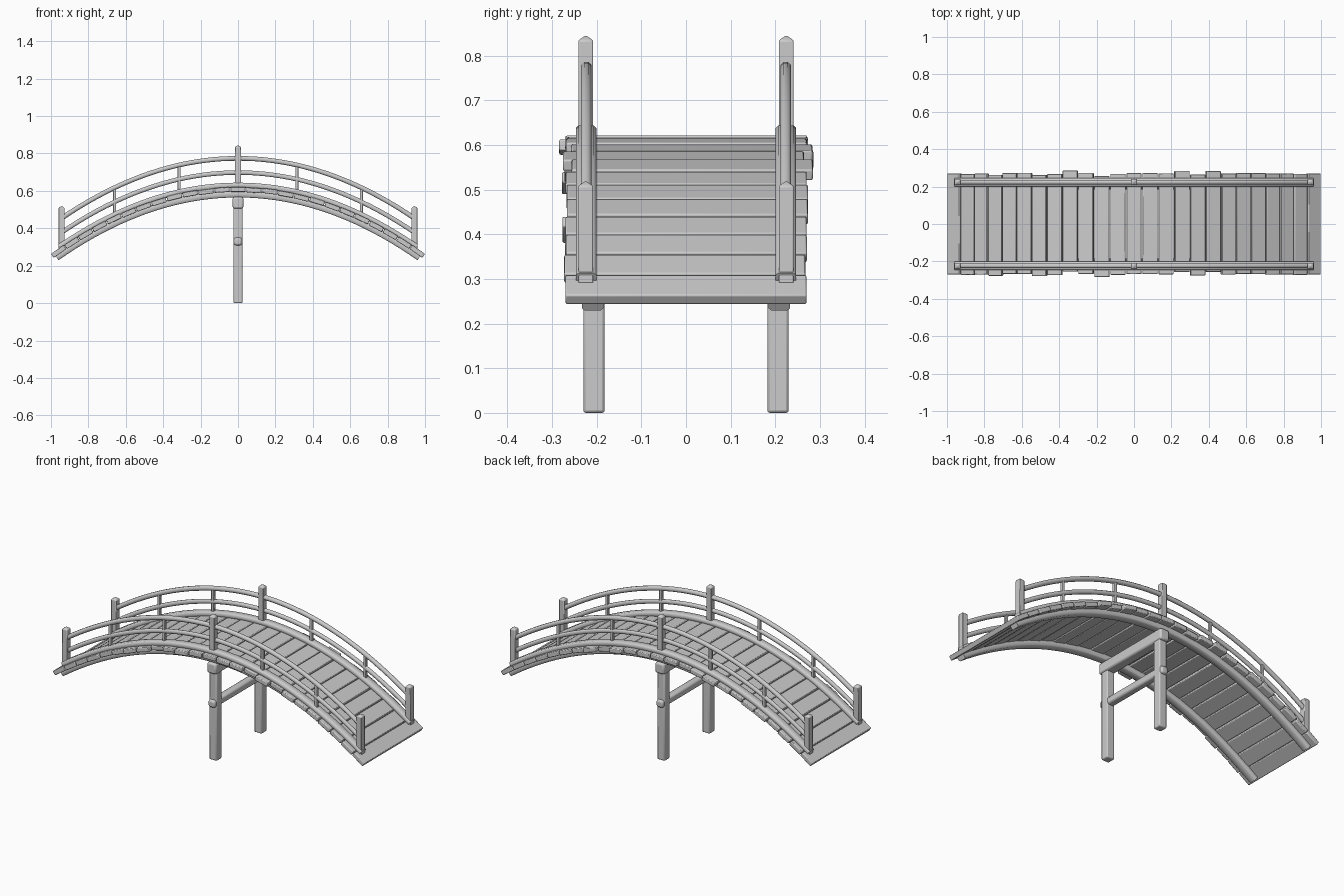
import bpy, bmesh, math, random
from mathutils import Matrix, Vector

if "Cube" in bpy.data.objects:
    bpy.data.objects.remove(bpy.data.objects["Cube"])

random.seed(4)
K = 0.36  # curvature of the arch


def finish(name, bm, bevel=0.0, mirror=False):
    bmesh.ops.recalc_face_normals(bm, faces=bm.faces)
    me = bpy.data.meshes.new(name)
    bm.to_mesh(me)
    bm.free()
    ob = bpy.data.objects.new(name, me)
    bpy.context.collection.objects.link(ob)
    if bevel:
        m = ob.modifiers.new("soft_edges", 'BEVEL')
        m.width, m.segments = bevel, 2
    if mirror:
        m = ob.modifiers.new("other_side", 'MIRROR')
        m.use_axis = (False, True, False)
    return ob


def add_box(bm, centre, size, angle=0.0):
    mat = (Matrix.Translation(centre) @ Matrix.Rotation(angle, 4, 'Y')
           @ Matrix.Diagonal((*size, 1)))
    return bmesh.ops.create_cube(bm, size=1, matrix=mat)["verts"]


def arched_beam(name, y, z, width, height, end, chamfer, steps=40):
    """Chamfered rectangle swept along the arch."""
    bm = bmesh.new()
    w, h, c = width / 2, height / 2, chamfer
    section = [(w, h - c), (w - c, h), (c - w, h), (-w, h - c),
               (-w, c - h), (c - w, -h), (w - c, -h), (w, c - h)]
    rings = []
    for i in range(steps + 1):
        x = -end + 2 * end * i / steps
        n = Vector((2 * K * x, 0, 1)).normalized()
        p = Vector((x, y, z - K * x * x))
        rings.append([bm.verts.new(p + n * b + Vector((0, a, 0))) for a, b in section])
    for r, s in zip(rings, rings[1:]):
        for j in range(8):
            bm.faces.new((r[j], r[(j + 1) % 8], s[(j + 1) % 8], s[j]))
    bm.faces.new(rings[0])
    bm.faces.new(rings[-1])
    return finish(name, bm, mirror=True)


def arc_length(x):
    a = 2 * K
    return x / 2 * math.sqrt(1 + (a * x) ** 2) + math.asinh(a * x) / (2 * a)


def x_at(s):
    lo, hi = -1.2, 1.2
    for _ in range(40):
        mid = (lo + hi) / 2
        lo, hi = (mid, hi) if arc_length(mid) < s else (lo, mid)
    return lo


# Deck planks, evenly spaced along the arch, a few pushed sideways
pitch = 2 * arc_length(0.994) / 25
shifts = {-4: .015, 3: .013, 5: .014, -2: -.014, -6: -.008, -9: -.007, 4: -.006}
bm = bmesh.new()
for i in range(-12, 13):
    x = x_at(i * pitch)
    angle = math.atan(2 * K * x)
    end = abs(i) == 12
    dy = 0 if end else shifts.get(i, random.uniform(-.004, .004))
    dz = 0 if end else random.uniform(-.002, .002)
    add_box(bm, (x, dy, .607 - K * x * x + dz), (pitch - .005, .54, .026), angle)
finish("deck_planks", bm, .004)

# Arched side beams, curbs and handrails
arched_beam("side_beams", .209, .583, .048, .036, .97, .006)
arched_beam("curbs", .2235, .630, .046, .028, .955, .006)
arched_beam("middle_rails", .2235, .698, .020, .024, .945, .006)
arched_beam("top_rails", .2235, .774, .024, .025, .945, .007)

# Railing posts with pointed tops
bm = bmesh.new()
for x, z0, z1 in ((-.943, .29, .508), (0, .60, .834), (.943, .29, .508)):
    add_box(bm, (x, .2245, (z0 + z1) / 2), (.033, .033, z1 - z0))
    top = max((f for f in bm.faces if abs(f.calc_center_median().x - x) < .001),
              key=lambda f: f.calc_center_median().z)
    tip = bmesh.ops.poke(bm, faces=[top])["verts"][0]
    tip.co.z += .012
finish("railing_posts", bm, .003, mirror=True)

# Thin balusters
bm = bmesh.new()
for x in (-.66, -.315, .315, .66):
    add_box(bm, (x, .2235, .692 - K * x * x), (.017, .017, .15))
finish("balusters", bm, .003, mirror=True)

# Centre support: two legs, header and brace
bm = bmesh.new()
add_box(bm, (0, .206, .275), (.048, .048, .55))
finish("support_legs", bm, .006, mirror=True)

bm = bmesh.new()
add_box(bm, (0, 0, .536), (.058, .49, .062))
finish("support_header", bm, .010)

bm = bmesh.new()
add_box(bm, (0, 0, .330), (.042, .49, .042))
finish("support_brace", bm, .010)

bpy.ops.object.select_all(action='SELECT')
bpy.context.view_layer.objects.active = bpy.data.objects["deck_planks"]
bpy.ops.object.shade_smooth_by_angle(angle=math.radians(50))
